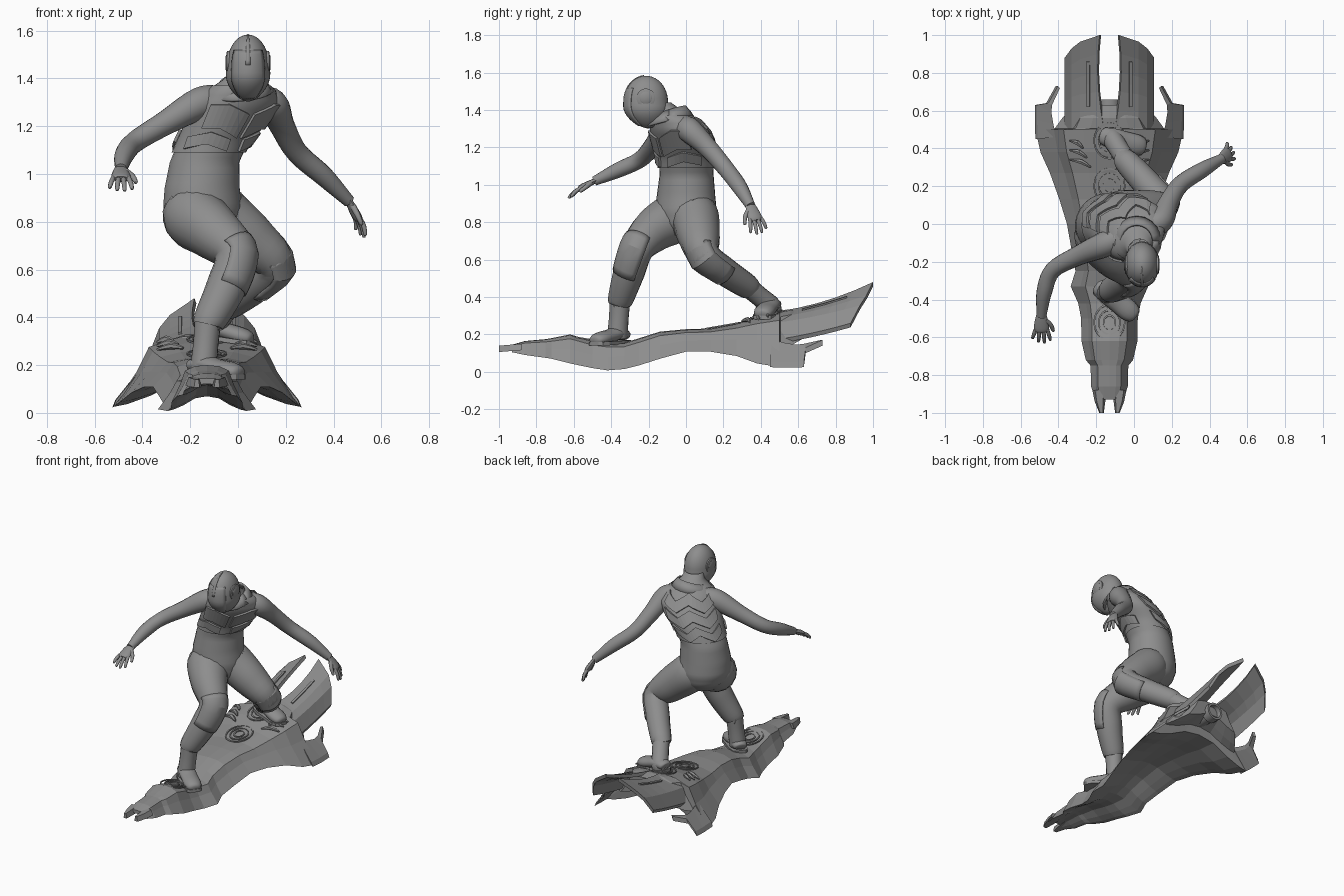
import bpy, bmesh, math
from mathutils import Vector as V

if "Cube" in bpy.data.objects:
    bpy.data.objects.remove(bpy.data.objects["Cube"])

grey = bpy.data.materials.new("plain grey")
grey.diffuse_color = (0.27, 0.27, 0.27, 1)
grey.use_nodes = True
grey.node_tree.nodes["Principled BSDF"].inputs["Base Color"].default_value = grey.diffuse_color
CX = -0.13  # centre line of the board


def finish(name, bm, smooth=None, thick=0):
    bmesh.ops.recalc_face_normals(bm, faces=bm.faces)
    me = bpy.data.meshes.new(name)
    bm.to_mesh(me)
    bm.free()
    ob = bpy.data.objects.new(name, me)
    bpy.context.collection.objects.link(ob)
    me.materials.append(grey)
    if thick:
        m = ob.modifiers.new("thickness", 'SOLIDIFY')
        m.thickness, m.offset = thick, 0
    if smooth:
        bpy.ops.object.select_all(action='DESELECT')
        ob.select_set(True)
        bpy.context.view_layer.objects.active = ob
        bpy.ops.object.shade_smooth_by_angle(angle=math.radians(smooth))
    return ob


def loft(name, rings, closed=True, smooth=None, thick=0, caps=True):
    bm = bmesh.new()
    vs = [[bm.verts.new(p) for p in r] for r in rings]
    n = len(vs[0])
    for a, b in zip(vs, vs[1:]):
        for i in range(n if closed else n - 1):
            j = (i + 1) % n
            bm.faces.new((a[i], a[j], b[j], b[i]))
    if closed and caps:
        bm.faces.new(vs[0])
        bm.faces.new(vs[-1])
    return finish(name, bm, smooth, thick)


def spline(pts, k=5):
    P = [V(p) for p in pts]
    P = [P[0] * 2 - P[1]] + P + [P[-1] * 2 - P[-2]]
    out = []
    for i in range(1, len(P) - 2):
        a, b, c, d = P[i - 1:i + 3]
        for s in range(k):
            t = s / k
            out.append(0.5 * (2 * b + (c - a) * t + (2 * a - 5 * b + 4 * c - d) * t * t
                              + (3 * b - a - 3 * c + d) * t ** 3))
    return out + [P[-2]]


def tube(name, pts, side, flat=1, n=16, arc=None, k=5, smooth=50):
    """Tapered limb through (x, y, z, radius); side sets the ring's first axis."""
    q = spline(pts, k)
    rings = []
    for i, p in enumerate(q):
        t = (q[min(i + 1, len(q) - 1)] - q[max(i - 1, 0)]).xyz.normalized()
        u = V(side)
        u = (u - t * u.dot(t)).normalized()
        w = t.cross(u)
        if arc:
            angs = [math.radians(-arc + 2 * arc * j / n) for j in range(n + 1)]
        else:
            angs = [2 * math.pi * j / n for j in range(n)]
        r = max(p[3], 0.003)
        rings.append([p.xyz + r * (u * math.cos(a) + w * flat * math.sin(a)) for a in angs])
    return loft(name, rings, not arc, smooth, 0.008 if arc else 0)


# Torso as stacked ellipses: z, cx, cy, rx, ry, yaw
BODY = [(.73, -.12, .0, .10, .09, 42), (.79, -.14, 0, .15, .145, 42), (.86, -.148, 0, .17, .16, 42),
        (.94, -.15, 0, .162, .152, 42), (1.05, -.14, .003, .148, .142, 41), (1.14, -.1, .0, .152, .138, 38),
        (1.22, -.045, -.01, .175, .142, 35), (1.29, -.005, -.035, .178, .135, 32),
        (1.35, .01, -.065, .145, .115, 30), (1.40, .02, -.1, .075, .075, 25), (1.44, .03, -.14, .06, .06, 20)]


def torso(deg, z, off=0.0):
    for a, b in zip(BODY, BODY[1:]):
        if z <= b[0]:
            break
    f = (z - a[0]) / (b[0] - a[0])
    _, cx, cy, rx, ry, yaw = [p + (q - p) * f for p, q in zip(a, b)]
    a, w = math.radians(deg), math.radians(yaw)
    x, y = (rx + off) * math.cos(a), (ry + off) * math.sin(a)
    return V((cx + x * math.cos(w) - y * math.sin(w), cy + x * math.sin(w) + y * math.cos(w), z))


def shell(name, z0, z1, off, n=14):
    rings = [[torso(d, z0 + (z1 - z0) * i / n, off) for d in range(0, 360, 12)] for i in range(n + 1)]
    return loft(name, rings, True, 45, 0, False)


def plate(name, pts, h, off=.016):
    """Raised ribbon that follows the torso through (degrees, z)."""
    q = spline([(d, z, 0) for d, z in pts], 1)
    fine = [q[i].lerp(q[i + 1], s / 4) for i in range(len(q) - 1) for s in range(4)] + [q[-1]]
    rings = [[torso(p.x, p.y - h, off), torso(p.x, p.y + h, off)] for p in fine]
    return loft(name, rings, False, None, .012)


shell("body", .73, 1.11, 0, 18)
shell("neck", 1.35, 1.44, 0, 6)
shell("vest", 1.09, 1.37, .01)
# Broad zigzag back plates, chest and rib panels
for i, (z, h) in enumerate(((1.13, .025), (1.215, .03), (1.30, .03))):
    plate(f"back_plate_{i}", [(35, z + .03), (62, z - .01), (90, z + .035), (118, z - .01), (145, z + .03)], h)
for s in (-1, 1):
    plate("chest_panel", [(-90 + s * 4, 1.2), (-90 + s * 35, 1.24), (-90 + s * 62, 1.24)], .05)
    plate("rib_panel", [(-90 + s * 12, 1.12), (-90 + s * 45, 1.15), (-90 + s * 80, 1.13)], .025)
# Open collar
loft("collar", [[V((.015 + r * math.cos(a), -.09 + r * math.sin(a), z + .03 * math.sin(a + .3)))
                 for a in [2 * math.pi * i / 20 for i in range(21)]]
                for r, z in ((.128, 1.335), (.108, 1.365), (.085, 1.39))], False, 45, .012)

# Helmet: ellipsoid with a blunt chin
HC = V((.042, -.214, 1.443))


def head_point(az, el, k=1.0):
    x, y, z = math.cos(el) * math.sin(az), -math.cos(el) * math.cos(az), math.sin(el)
    d = max(0, -z)
    sq = 1 + .1 * math.sin(math.pi * min(1, d * 1.1))
    return HC + V((.091 * x * sq * (1 - .08 * d), .118 * y * sq * (1 - .1 * d) + .01 * d, .14 * z)) * k


def head_patch(name, azs, els, k, thick):
    return loft(name, [[head_point(math.radians(a), math.radians(e), k) for a in azs] for e in els],
                False, 40, thick)


loft("helmet", [[head_point(2 * math.pi * i / 32, math.radians(e)) for i in range(32)]
                for e in range(-88, 89, 8)], True, 50)
head_patch("face_plate", range(-48, 49, 12), range(-64, 33, 8), 1.004, .006)
head_patch("crest", (-6, 0, 6), range(5, 86, 8), 1.008, .006)
for s in (-1, 1):
    for r, x in ((.05, .087), (.033, .091)):
        loft("ear_disc", [[V((HC.x + s * (x + dx), -.215 + rr * math.cos(a), 1.465 + rr * math.sin(a)))
                           for a in [2 * math.pi * i / 20 for i in range(20)]]
                          for dx, rr in ((-.03, r), (0, r), (.003, r * .85))], True, 40)

# Arms and hands
tube("left_arm", [(-.07, -.07, 1.31, .06), (-.16, -.11, 1.295, .068), (-.3, -.17, 1.215, .052),
                  (-.43, -.245, 1.135, .044), (-.475, -.36, 1.08, .041), (-.49, -.49, 1.02, .025)], (0, 0, 1))
tube("right_arm", [(.07, -.01, 1.31, .06), (.142, .02, 1.29, .067), (.185, .115, 1.2, .053),
                   (.247, .21, 1.09, .046), (.36, .285, .99, .042), (.465, .346, .885, .026)], (1, -1, 0))


def hand(name, wrist, direction, side):
    w, d, s = V(wrist), V(direction).normalized(), V(side).normalized()
    nrm = d.cross(s).normalized()
    if nrm.z > 0:
        nrm = -nrm
    at = lambda f, l, c=0.0: tuple(w + d * f + s * l + nrm * c)
    tube(name + "_palm", [(*at(-.015, 0), .026), (*at(.03, 0), .036), (*at(.075, 0), .04),
                          (*at(.092, 0), .03)], s, .45, 12, k=3)
    for i, ln in enumerate((.06, .075, .07, .05)):
        l = .03 - .02 * i
        tube(f"{name}_finger_{i}", [(*at(.075, l), .011), (*at(.085 + ln * .5, l * 1.35, .004), .0105),
                                    (*at(.085 + ln, l * 1.55, .016), .008), (*at(.09 + ln, l * 1.55, .018), .003)],
             s, 1, 8, k=3)
    tube(name + "_thumb", [(*at(.02, .02), .014), (*at(.055, .05, .008), .012), (*at(.09, .062, .014), .009),
                           (*at(.096, .063, .015), .003)], nrm, 1, 8, k=3)


hand("left_hand", (-.49, -.49, 1.02), (0, -.88, -.45), (1, 0, 0))
hand("right_hand", (.465, .346, .885), (.075, .055, -.145), (.35, -.85, -.15))

# Legs, boots and knee guards
tube("front_leg", [(-.165, -.03, .86, .12), (-.18, -.07, .82, .135), (-.1, -.175, .755, .117), (-.01, -.26, .66, .09),
                   (-.048, -.305, .53, .084), (-.12, -.35, .385, .068), (-.125, -.352, .37, .052)], (1, 1, 0))
tube("back_leg", [(-.1, .03, .86, .12), (-.065, .05, .82, .128), (.055, .07, .72, .113), (.155, .1, .62, .085),
                  (.07, .21, .535, .076), (-.04, .33, .455, .066), (-.045, .335, .45, .052)], (1, 1, 0))
tube("front_knee_guard", [(-.025, -.243, .69, .094), (-.01, -.26, .66, .094), (-.025, -.285, .59, .091),
                          (-.05, -.306, .525, .086)], (1, -.8, .1), 1, 8, 65, 2, 20)
tube("back_knee_guard", [(.135, .094, .645, .09), (.153, .102, .615, .089), (.115, .155, .575, .083),
                         (.075, .205, .54, .079)], (1, -.4, -.3), 1, 8, 65, 2, 20)


def boot(name, ankle, heel, toe):
    a, h, t = V(ankle), V(heel), V(toe)
    d = t - h
    side = d.cross(V((0, 0, 1)))
    base = h + d * .25
    tube(name + "_shaft", [(*a, .056), (*a.lerp(base, .5), .053), (*base, .055), (*(base - V((0, 0, .02))), .05)], side)
    spec = ((0, .03, .0), (.05, .045, .004), (.3, .055, .012), (.55, .055, .0), (.8, .056, -.01), (.95, .044, -.016),
            (1, .025, -.018))
    tube(name + "_foot", [(*(h + d * f + V((0, 0, up))), r) for f, r, up in spec], side, .65, 14, k=3)
    rings = []   # sole slab
    for f, r, _ in spec:
        c, s = h + d * f - V((0, 0, .045)), side.normalized() * (r + .005)
        rings.append([c - s, c + s, c + s + V((0, 0, .02)), c - s + V((0, 0, .02))])
    loft(name + "_sole", rings)


boot("front_boot", (-.125, -.352, .39), (-.195, -.325, .195), (.01, -.49, .185))
boot("back_boot", (-.035, .325, .46), (-.175, .47, .36), (.06, .405, .325))

# Board hull: y, half width, top z, edge z
HULL = [(-.93, .075, .145, .105), (-.86, .097, .165, .09), (-.75, .1, .175, .075), (-.72, .125, .18, .07),
        (-.62, .148, .2, .045), (-.5, .15, .165, .02), (-.42, .165, .155, .008), (-.33, .205, .155, .015),
        (-.25, .18, .18, .035), (-.14, .2, .215, .07), (0, .225, .228, .108), (.13, .265, .232, .108),
        (.27, .315, .26, .085), (.38, .365, .295, .045), (.5, .392, .32, .025), (.505, .29, .325, .12),
        (.56, .25, .335, .14), (.63, .19, .325, .18)]
TOP = ((1, 0), (.75, .5), (.62, .85), (.35, .97), (0, 1))
UNDER = ((-.85, .04), (-.6, .16), (-.3, .36), (0, .42), (.3, .36), (.6, .16), (.85, .04))
SECTION = TOP + tuple((-f, z) for f, z in TOP[-2::-1]) + UNDER
loft("board_hull", [[V((CX + f * hw, y, e + (t - e) * z)) for f, z in SECTION] for y, hw, t, e in HULL])

for s in (-1, 1):
    X = lambda o: CX + s * o
    # nose prongs
    loft("nose_prong", [[V((X(o - w), y, z - .014)), V((X(o + w), y, z - .014)), V((X(o + w * .6), y, z + .02)),
                         V((X(o - w * .6), y, z + .02))]
                        for y, o, w, z in ((-.88, .055, .035, .13), (-.94, .05, .028, .125), (-1.0, .042, .012, .12))])
    # hooked side fins
    loft("side_fin", [[V((X(o), y, z)), V((X(i), y2, z2)), V((X(i - .008), y2, z2 + .025)), V((X(o - .012), y, z + .03))]
                      for o, y, z, i, y2, z2 in ((.392, .45, .025, .29, .46, .15), (.395, .55, .022, .305, .53, .13),
                                                 (.395, .63, .025, .315, .59, .12), (.335, .64, .1, .312, .63, .125),
                                                 (.285, .73, .14, .27, .72, .145))])
    # raised tail blades, roof shaped in section
    rings = []
    for t in range(6):
        t /= 5
        line = [(.03 + .033 * math.sin(t * 2.4), .5 + .5 * t, .325 + .07 * t + .085 * t * t),
                (.155, .5 + .465 * t, .295 + .06 * t + .055 * t * t),
                (.2, .5 + .43 * t, .265 + .06 * t + .03 * t * t),
                (.237, .5 + .38 * t, .175 + .06 * t + .025 * t * t)]
        rings.append([V((X(o), y, z)) for o, y, z in line] + [V((X(o - .008), y, z - .022)) for o, y, z in line[::-1]])
    loft("tail_blade", rings)
    loft("blade_slat", [[V((X(.105), y, z)), V((X(.12), y, z - .003))]
                        for y, z in ((.62, .335), (.74, .365), (.86, .402))], False, None, .008)
    # ridges beside the rear foot
    for i in range(3):
        tube("deck_ridge", [(X(.1 + .02 * i), .3 + .05 * i, .272 + .015 * i, .006),
                            (X(.15 + .01 * i), .33 + .05 * i, .28 + .015 * i, .014),
                            (X(.21), .34 + .05 * i, .265 + .015 * i, .005)], (0, 0, 1), 1, 6, k=2, smooth=None)

# Oval foot pad rings on the deck
for y, z, slope in ((-.52, .174, -.2), (.2, .248, .2), (.44, .309, .24)):
    for r in (.085, .06, .035):
        loft("pad_ring", [[V((CX + q * math.cos(a), y + q * 1.15 * math.sin(a), z + slope * q * math.sin(a)))
                           for q in (r - .008, r)] for a in [2 * math.pi * i / 24 for i in range(25)]],
             False, None, .007)
# Exhaust pipe under the tail
loft("exhaust_pipe", [[V((CX + r * math.cos(a), y, .255 + r * math.sin(a))) for a in
                       [2 * math.pi * i / 16 for i in range(16)]]
                      for y, r in ((.48, .05), (.6, .05), (.6, .06), (.66, .06), (.66, .045), (.58, .04))], True, 40)
